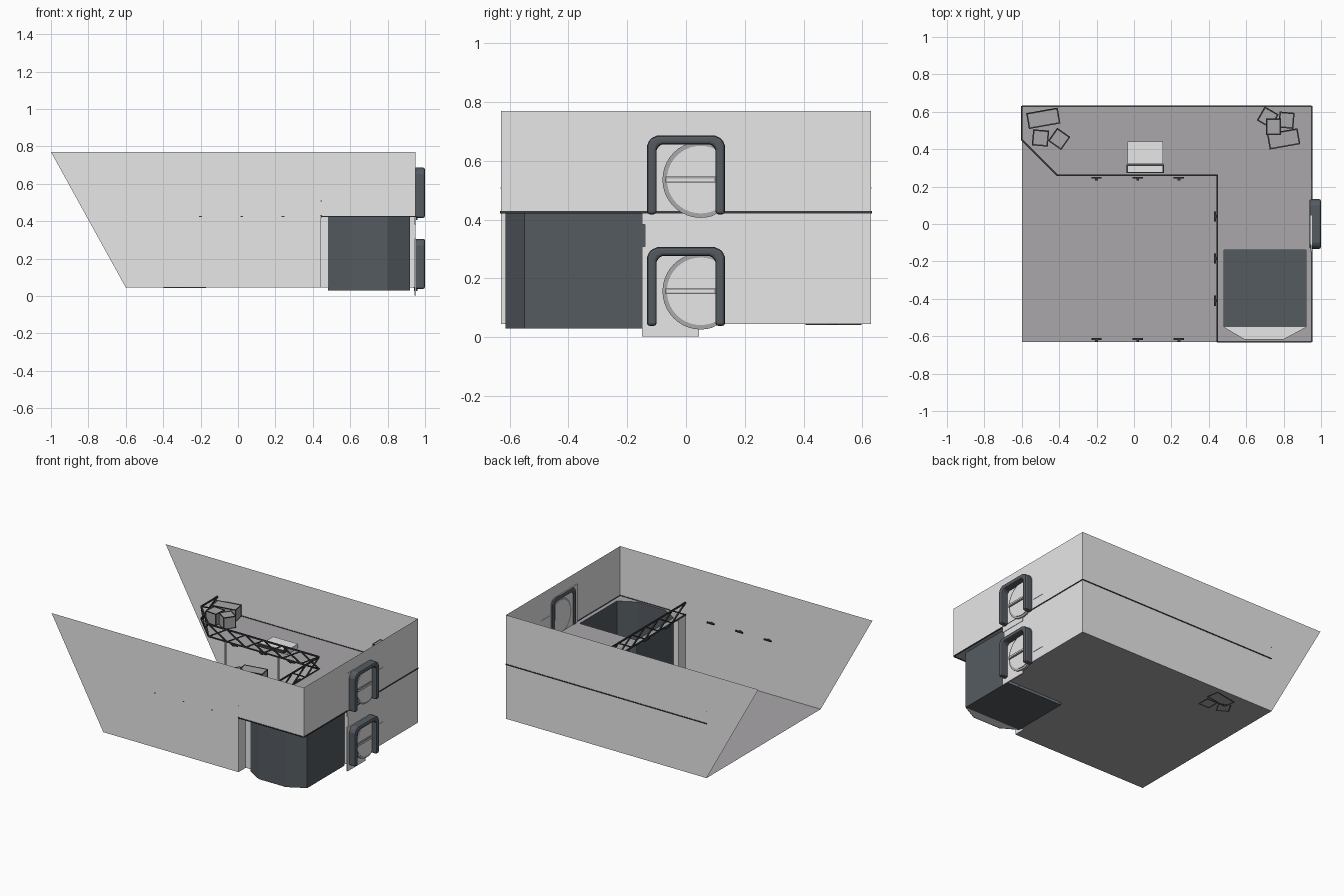
import bpy, bmesh, math
from mathutils import Vector, Matrix

cube = bpy.data.objects.get("Cube")
if cube:
    bpy.data.objects.remove(cube)


def material(name, rgb):
    m = bpy.data.materials.new(name)
    m.use_nodes = True
    m.diffuse_color = (*rgb, 1)
    m.node_tree.nodes["Principled BSDF"].inputs["Base Color"].default_value = (*rgb, 1)
    return m


WHITE = material("light grey", (0.8, 0.8, 0.8))
GREY = material("floor grey", (0.4, 0.39, 0.4))
SLATE = material("slate", (0.09, 0.105, 0.12))
BLACK = material("dark trim", (0.04, 0.042, 0.045))


def finish(name, bm, mat, bevel=0):
    me = bpy.data.meshes.new(name)
    bm.to_mesh(me)
    bm.free()
    ob = bpy.data.objects.new(name, me)
    bpy.context.collection.objects.link(ob)
    me.materials.append(mat)
    if bevel:
        mod = ob.modifiers.new("bevel", "BEVEL")
        mod.width, mod.segments = bevel, 2
    return ob


def sheets(name, polys, mat):
    bm = bmesh.new()
    for poly in polys:
        bm.faces.new([bm.verts.new(p) for p in poly])
    return finish(name, bm, mat)


def add_box(bm, centre, size, turn=0):
    mat = (Matrix.Translation(centre) @ Matrix.Rotation(math.radians(turn), 4, "Z")
           @ Matrix.Diagonal((*size, 1)))
    bmesh.ops.create_cube(bm, size=1, matrix=mat)


def box(name, centre, size, mat, turn=0):
    bm = bmesh.new()
    add_box(bm, centre, size, turn)
    return finish(name, bm, mat)


def add_bar(bm, a, b, t):
    a, b = Vector(a), Vector(b)
    d = b - a
    mat = (Matrix.Translation((a + b) / 2) @ d.to_track_quat("Z", "Y").to_matrix().to_4x4()
           @ Matrix.Diagonal((t, t, d.length, 1)))
    bmesh.ops.create_cube(bm, size=1, matrix=mat)


def extrude_x(name, outline, x0, x1, mat, bevel=0):
    bm = bmesh.new()
    face = bm.faces.new([bm.verts.new((x0, y, z)) for y, z in outline])
    out = bmesh.ops.extrude_face_region(bm, geom=[face])
    verts = [v for v in out["geom"] if isinstance(v, bmesh.types.BMVert)]
    bmesh.ops.translate(bm, verts=verts, vec=(x1 - x0, 0, 0))
    bmesh.ops.recalc_face_normals(bm, faces=bm.faces)
    return finish(name, bm, mat, bevel)


def flat(points, z):
    return [(x, y, z) for x, y in points]


# Main levels
BOT, MID, TOP = 0.045, 0.425, 0.77
LEFT, RIGHT, SIDE = -0.6, 0.95, 0.63
EDGE = 0.445

# Outer walls, open at the sloped end
sheets("front_wall", [[(x, -SIDE, z) for x, z in (
    (LEFT, BOT), (EDGE, BOT), (EDGE, MID), (RIGHT, MID), (RIGHT, TOP), (-1, TOP))]], WHITE)
sheets("back_wall", [[(x, SIDE, z) for x, z in (
    (-1, TOP), (RIGHT, TOP), (RIGHT, BOT), (LEFT, BOT))]], WHITE)


def wall(a, b, z0, z1):
    return [(*a, z0), (*b, z0), (*b, z1), (*a, z1)]


sheets("end_wall", [wall((RIGHT, -SIDE), (RIGHT, SIDE), MID, TOP),
                    wall((RIGHT, -0.14), (RIGHT, SIDE), BOT, MID)], WHITE)
sheets("entry_side_walls", [wall((EDGE, -SIDE), (EDGE, -0.55), BOT, MID),
                            wall((EDGE, -0.55), (0.48, -0.55), BOT, MID),
                            wall((0.92, -0.14), (RIGHT, -0.14), BOT, MID)], WHITE)

# Floors
sheets("lower_floor", [flat([(LEFT, -SIDE), (EDGE, -SIDE), (EDGE, -0.55), (0.48, -0.55),
                             (0.48, -0.14), (RIGHT, -0.14), (RIGHT, SIDE), (LEFT, SIDE)], BOT)], GREY)
sheets("upper_floor", [
    flat([(LEFT, SIDE), (LEFT, 0.45), (-0.41, 0.26), (EDGE, 0.26), (EDGE, -SIDE), (0.7, -SIDE),
          (0.7, -0.615), (0.59, -0.615), (0.48, -0.55), (0.48, -0.14), (0.7, -0.14), (0.7, SIDE)], MID),
    flat([(0.7, SIDE), (0.7, -0.14), (0.92, -0.14), (0.92, -0.55), (0.8, -0.615), (0.7, -0.615),
          (0.7, -SIDE), (RIGHT, -SIDE), (RIGHT, SIDE)], MID)], GREY)

# Open shaft with a chamfered nose
shaft = [(0.48, -0.14), (0.48, -0.55), (0.59, -0.615), (0.8, -0.615), (0.92, -0.55), (0.92, -0.14)]
sheets("shaft_walls", [wall(a, b, 0.03, MID) for a, b in zip(shaft, shaft[1:])], SLATE)
sheets("shaft_floor", [flat([shaft[0], shaft[1], shaft[4], shaft[5]], 0.03)], SLATE)
sheets("shaft_nose_floor", [flat(shaft[1:5], 0.032)], WHITE)

# Dark trim around the upper floor
bm = bmesh.new()
for a, b in (((RIGHT, -SIDE), (RIGHT, SIDE)), ((RIGHT, SIDE), (LEFT, SIDE)),
             ((EDGE, -SIDE), (RIGHT, -SIDE))):
    add_bar(bm, (*a, MID), (*b, MID), 0.007)
finish("floor_trim", bm, BLACK)

# Truss railing
bm = bmesh.new()
path = [(LEFT, SIDE), (LEFT, 0.45), (-0.41, 0.26), (EDGE, 0.26), (EDGE, -SIDE)]
for a, b in zip(path, path[1:]):
    a, b = Vector((*a, MID)), Vector((*b, MID))
    up = Vector((0, 0, 0.085))
    add_bar(bm, a, b, 0.008)
    add_bar(bm, a + up, b + up, 0.009)
    n = max(1, round((b - a).length / 0.15))
    for i in range(n):
        p, q = a.lerp(b, i / n), a.lerp(b, (i + 1) / n)
        add_bar(bm, p, q + up, 0.008)
        add_bar(bm, p + up, q, 0.008)
finish("truss_railing", bm, BLACK)

# Slim columns under the upper floor
for i, x in enumerate((-0.31, 0.1)):
    box(f"column_{i}", (x, 0.3, (BOT + MID) / 2), (0.012, 0.012, MID - BOT), WHITE)

# Small lamps on the walls and floor edge
bm = bmesh.new()
for x in (-0.2, 0.02, 0.24):
    for y in (-0.615, 0.247):
        add_box(bm, (x, y, MID), (0.055, 0.01, 0.008))
        add_box(bm, (x, y - 0.008, MID), (0.015, 0.015, 0.006))
for y in (0.04, -0.185, -0.41):
    add_box(bm, (0.433, y, MID), (0.01, 0.055, 0.008))
    add_box(bm, (0.44, y, MID), (0.015, 0.015, 0.006))
finish("lamps", bm, BLACK)

# Console with a framed screen
box("console", (0.06, 0.38, 0.44), (0.19, 0.12, 0.03), WHITE)
box("console_frame", (0.06, 0.295, 0.46), (0.2, 0.045, 0.02), BLACK)
box("console_screen", (0.06, 0.295, 0.471), (0.185, 0.032, 0.004), WHITE)


# Crates with dark edge frames
def crate(x, y, z, length, turn):
    size = (length, 0.08, 0.08)
    box("crate", (x, y, z + 0.04), size, GREY, turn)
    frame = box("crate_frame", (x, y, z + 0.04), size, BLACK, turn)
    mod = frame.modifiers.new("edges", "WIREFRAME")
    mod.thickness = 0.01
    mod.offset = 0


for x, y, lift, length, turn in (
        (-0.485, 0.565, 0, 0.165, 10), (-0.5, 0.46, 0, 0.08, -5), (-0.4, 0.455, 0, 0.08, -35),
        (0.715, 0.57, 0, 0.08, -30), (0.815, 0.555, 0, 0.075, -5), (0.745, 0.52, 0.08, 0.075, 0),
        (0.8, 0.455, 0, 0.16, 10)):
    crate(x, y, MID + lift, length, turn)
for x, y, length, turn in ((-0.26, 0.54, 0.16, 10), (-0.34, 0.47, 0.08, -30), (-0.23, 0.45, 0.08, 0)):
    crate(x, y, BOT, length, turn)


# Round hatches under arched frames, one per level
def half_arch(y, z, r):
    return [(y, 0), (y, z - r), (y + 0.3 * r, z - 0.3 * r), (y + r, z)]


def mirrored(points):
    return points + [(-y, z) for y, z in reversed(points)]


def clipped_disc(r, z):
    ring = [(0.05 + r * math.cos(i * math.tau / 40), z + r * math.sin(i * math.tau / 40)) for i in range(40)]
    return [(min(y, 0.1 + 0.0001 * i), w) for i, (y, w) in enumerate(ring)]


for level, base in (("lower", 0.038), ("upper", 0.418)):
    outline = mirrored(half_arch(-0.133, 0.268, 0.035)) + mirrored(half_arch(-0.1, 0.238, 0.02))[::-1]
    extrude_x(level + "_hatch_arch", [(y, z + base) for y, z in outline], 0.938, 1.0, SLATE, 0.01)
    mid = base + 0.118
    extrude_x(level + "_hatch_panel", [(-0.15, base - 0.035), (0.045, base - 0.035),
                                       (0.045, base + 0.27), (-0.15, base + 0.27)], 0.944, 0.953, WHITE)
    extrude_x(level + "_hatch_rim", clipped_disc(0.13, mid), 0.942, 0.96, GREY)
    extrude_x(level + "_hatch_disc", clipped_disc(0.115, mid), 0.94, 0.964, WHITE)
    box(level + "_hatch_bar", (0.965, 0.015, mid), (0.012, 0.17, 0.02), GREY)
    box(level + "_hatch_bar_face", (0.972, 0.015, mid), (0.004, 0.16, 0.008), WHITE)
    box(level + "_key_panel", (0.95, 0.195, mid), (0.006, 0.09, 0.09), WHITE)
